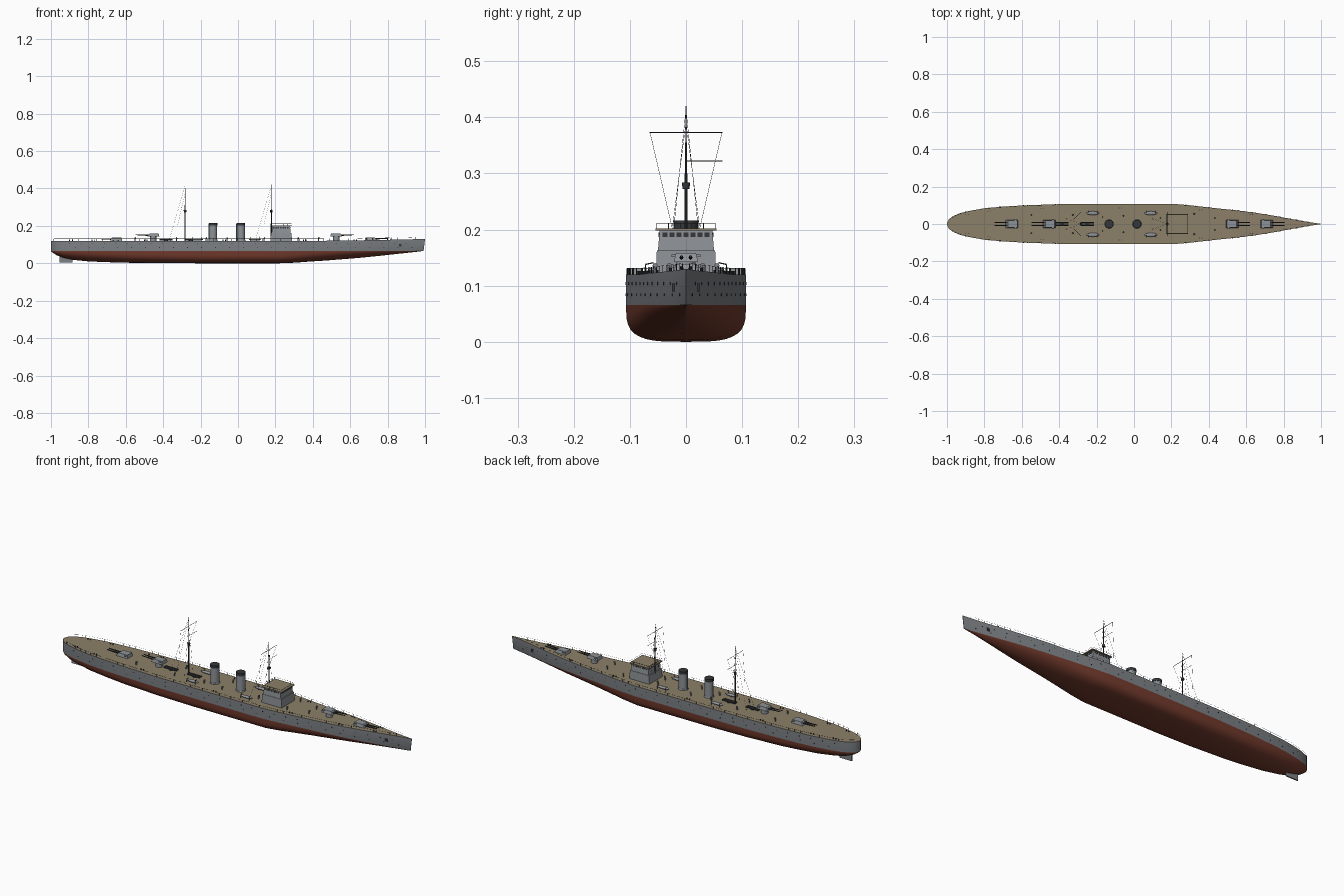
import bpy, bmesh, math
from mathutils import Vector, Matrix

if "Cube" in bpy.data.objects:
    bpy.data.objects.remove(bpy.data.objects["Cube"])

def material(name, r, g, b):
    m = bpy.data.materials.new(name)
    m.diffuse_color = (r, g, b, 1)
    m.use_nodes = True
    m.node_tree.nodes["Principled BSDF"].inputs["Base Color"].default_value = m.diffuse_color
    return m

GREY = material("hull grey", 0.205, 0.22, 0.235)
LIGHT = material("superstructure grey", 0.27, 0.29, 0.31)
RED = material("antifouling red", 0.17, 0.043, 0.026)
TAN = material("deck tan", 0.26, 0.215, 0.14)
DARK = material("dark metal", 0.035, 0.038, 0.042)

class Part:
    """Collects primitives into one named object."""
    def __init__(self, name, mats):
        self.name, self.mats, self.bm = name, mats, bmesh.new()

    def tube(self, a, b, r0, r1=None, n=6):
        a, b = Vector(a), Vector(b)
        d = b - a
        m = Matrix.Translation((a + b) / 2) @ d.to_track_quat('Z', 'Y').to_matrix().to_4x4()
        bmesh.ops.create_cone(self.bm, cap_ends=True, segments=n, radius1=r0,
                              radius2=r0 if r1 is None else r1, depth=d.length, matrix=m)
        return self

    def block(self, x0, x1, w, z0, z1, taper=(0, 0, 0), y=0):
        # taper: inset of the top at the aft end, fore end and the sides
        v = bmesh.ops.create_cube(self.bm, size=1)['verts']
        for p in v:
            top, fore, s = p.co.z > 0, p.co.x > 0, (1 if p.co.y > 0 else -1)
            x = x1 - (taper[1] if top else 0) if fore else x0 + (taper[0] if top else 0)
            p.co = (x, y + s * (w - (taper[2] if top else 0)), z1 if top else z0)
        return self

    def ball(self, c, sx, sy, sz):
        bmesh.ops.create_uvsphere(self.bm, u_segments=14, v_segments=8, radius=1,
                                  matrix=Matrix.Translation(c) @ Matrix.Diagonal((sx, sy, sz, 1)))
        return self

    def done(self, rule=None, smooth=True):
        bm = self.bm
        bmesh.ops.recalc_face_normals(bm, faces=bm.faces)
        for f in bm.faces:
            if rule:
                f.material_index = rule(f)
        me = bpy.data.meshes.new(self.name)
        bm.to_mesh(me)
        bm.free()
        ob = bpy.data.objects.new(self.name, me)
        bpy.context.collection.objects.link(ob)
        for m in self.mats:
            me.materials.append(m)
        if smooth:
            bpy.context.view_layer.objects.active = ob
            bpy.ops.object.select_all(action='DESELECT')
            ob.select_set(True)
            bpy.ops.object.shade_smooth_by_angle(angle=math.radians(35))
        return ob

# Hull stations: x, half width, keel height, fullness of the bilge
STATIONS = [(-1, .004, .064, 2), (-.99, .024, .056, 2), (-.97, .041, .043, 2),
            (-.93, .058, .028, 2), (-.88, .070, .018, 2), (-.8, .084, .010, 2.2),
            (-.7, .093, .006, 2.5), (-.6, .099, .003, 2.8), (-.4, .106, .001, 3.2),
            (-.2, .107, 0, 3.5), (.22, .107, 0, 3.5), (.3, .100, .003, 3),
            (.38, .091, .009, 2.6), (.46, .082, .014, 2.2), (.55, .073, .021, 1.9),
            (.65, .060, .029, 1.7), (.75, .044, .039, 1.5), (.85, .025, .050, 1.4),
            (.93, .011, .058, 1.3), (1, .001, .066, 1.2)]
WL = .066

def half_width(x):
    for a, b in zip(STATIONS, STATIONS[1:]):
        if x <= b[0]:
            return a[1] + (b[1] - a[1]) * (x - a[0]) / (b[0] - a[0])
    return 0

def deck_z(x):
    return .12 + .01 * max(0, (x - .4) / .6) ** 1.5

# Hull: lofted sections, red below the waterline, planked deck on top
hull = Part("hull", [GREY, RED, TAN])
rows, N = [], 9
for x, w, k, p in STATIONS:
    half = [(w, deck_z(x)), (w, WL)]
    for i in range(1, N + 1):
        t = i / N * math.pi / 2
        half.append((w * max(0, math.cos(t)) ** (2 / p) if i < N else 0,
                     WL - (WL - k) * math.sin(t) ** (2 / p)))
    ring = [(y, z) for y, z in half] + [(-y, z) for y, z in half[-2::-1]]
    rake = max(0, (x - .85) / .15)
    rows.append([hull.bm.verts.new((x + rake * .12 * (z - .13), y, z)) for y, z in ring])
for a, b in zip(rows, rows[1:]):
    for i in range(len(a)):
        j = (i + 1) % len(a)
        hull.bm.faces.new((a[i], a[j], b[j], b[i]))
hull.bm.faces.new(rows[0])
hull.bm.faces.new(rows[-1])
hull.done(lambda f: 2 if min(v.co.z for v in f.verts) > .11 else
          (1 if f.calc_center_median().z < WL + .0005 else 0))

# Rudder
Part("rudder", [GREY]).block(-.955, -.885, .003, .003, .045).done()

# Portholes and anchors along both sides
holes = Part("portholes", [DARK])
for s in (1, -1):
    for z, step, x0 in ((.104, .062, -.9), (.084, .075, -.87)):
        x = x0
        while x < .93:
            w = half_width(x)
            holes.tube((x, s * (w - .003), z), (x, s * (w + .0012), z), .0024, n=8)
            x += step
    w = half_width(.87)
    holes.block(.86, .875, .0025, .09, .104, y=s * (w + .001))
holes.done()

# Gun turrets: centre, direction, base height
for name, x, d, z in (("bow_turret", .71, 1, .123), ("raised_fore_turret", .526, 1, .142),
                      ("raised_aft_turret", -.453, -1, .142), ("stern_turret", -.653, -1, .121)):
    t = Part(name, [LIGHT])
    taper = (.004, .012, .004) if d > 0 else (.012, .004, .004)
    t.block(x - .033, x + .033, .022, z, z + .016, taper)
    t.tube((x, 0, .115), (x, 0, z + .001), .017, n=20)
    t.block(x - d * .02 - .005, x - d * .02 + .005, .026, z + .009, z + .014)
    t.done()
    g = Part(name + "_barrels", [DARK])
    for s in (1, -1):
        g.tube((x + d * .022, s * .008, z + .008), (x + d * .06, s * .008, z + .009), .0036, .003, 8)
        g.tube((x + d * .06, s * .008, z + .009), (x + d * .094, s * .008, z + .0105), .0026, .002, 8)
    g.done()

# Deck tube mounts between the aft turret and the funnels
for i, x in enumerate((-.385, -.25)):
    m = Part("tube_mount_%d" % (i + 1), [DARK])
    m.tube((x, 0, .118), (x, 0, .124), .011, n=14)
    for y in (-.008, 0, .008):
        m.tube((x - .036, y, .1265), (x + .036, y, .1265), .0034, n=8)
    m.done()

# Funnels with dark caps
for i, x in enumerate((-.133, .016)):
    Part("funnel_%d" % (i + 1), [LIGHT]).tube((x, 0, .115), (x, 0, .203), .0215, n=28) \
        .tube((x, 0, .118), (x, 0, .126), .0245, .0225, 28).done()
    Part("funnel_cap_%d" % (i + 1), [DARK]).tube((x, 0, .202), (x, 0, .216), .0225, n=28).done()
    pipe = Part("steam_pipe_%d" % (i + 1), [GREY])
    pipe.tube((x - .024, 0, .118), (x - .024, 0, .212), .002).done()

# Bridge: two tapered storeys, tan roof, windows, roof rail
Part("bridge_lower", [LIGHT]).block(.173, .289, .054, .115, .163, (.003, .003, .002)).done()
Part("bridge_upper", [LIGHT]).block(.18, .281, .05, .163, .198, (.003, .003, .003)).done()
Part("bridge_roof", [TAN]).block(.173, .288, .054, .198, .202).done()
win = Part("bridge_windows", [DARK])
for i in range(7):
    y = (i - 3) * .0125
    win.block(.2775, .2805, .0045, .187, .195, y=y)
    for s in (1, -1):
        win.block(.187 + i * .0125, .195 + i * .0125, .001, .187, .195, y=s * .0478)
win.done()
rail = Part("bridge_rail", [DARK])
corners = [(.175, -.052), (.286, -.052), (.286, .052), (.175, .052)]
for a, b in zip(corners, corners[1:] + corners[:1]):
    rail.tube((*a, .211), (*b, .211), .0005, n=4)
    for k in range(5):
        p = Vector(a).lerp(Vector(b), k / 5)
        rail.tube((*p, .201), (*p, .211), .0005, n=4)
rail.done(smooth=False)

# Masts with lookout, yards and rigging
for name, x in (("aft_mast", -.283), ("fore_mast", .178)):
    m = Part(name, [DARK])
    m.tube((x, 0, .115), (x, 0, .30), .0035, .0025, 10).tube((x, 0, .30), (x, 0, .42), .0018, .0008, 8)
    m.tube((x, 0, .272), (x, 0, .284), .006, .0075, 12)
    m.tube((x, -.065, .373), (x, .065, .373), .001, n=5)
    m.tube((x, .0, .322), (x, .065, .322), .0008, n=5)
    m.done()
    r = Part(name + "_rigging", [DARK])
    for s in (1, -1):
        r.tube((x, 0, .415), (x - .085, s * .03, .123), .0004, n=3)
        r.tube((x, s * .064, .373), (x - .04, s * .025, .205), .0004, n=3)
        r.tube((x, 0, .39), (x, s * .035, .12), .0004, n=3)
    r.done(smooth=False)

# Ship's boats with davits
for i, (x, s) in enumerate((x, s) for x in (.09, -.22) for s in (1, -1)):
    Part("boat_%d" % (i + 1), [LIGHT]).ball((x, s * .058, .127), .034, .0105, .006).done()
    d = Part("davits_%d" % (i + 1), [DARK])
    for e in (-.024, .024):
        d.tube((x + e, s * .072, .118), (x + e, s * .072, .138), .0011)
        d.tube((x + e, s * .072, .138), (x + e, s * .058, .141), .0011)
    d.done()

# Ventilators and bollards scattered on deck
vents = Part("ventilators", [GREY])
for x, y in ((.43, .03), (.32, .055), (-.06, .045), (-.33, .05), (-.55, .05), (.14, .03), (-.17, .035)):
    for s in (1, -1):
        vents.tube((x, s * y, .117), (x, s * y, .134), .0028, n=8)
        vents.tube((x - .002, s * y, .135), (x + .005, s * y, .136), .003, .0045, 8)
vents.done()
bol = Part("bollards", [DARK])
for x in (-.9, -.78, -.5, -.08, .35, .62, .8):
    for s in (1, -1):
        for e in (0, .014):
            bol.tube((x + e, s * half_width(x) * .8, .117), (x + e, s * half_width(x) * .8, deck_z(x) + .006), .0025, n=8)
bol.done()

# Deck-edge railing
rails = Part("deck_railing", [DARK])
for s in (1, -1):
    prev = None
    for i in range(60):
        x = -.985 + i * .0328
        p = Vector((x, s * max(.001, half_width(x) - .002), deck_z(x) - .001))
        q = p + Vector((0, 0, .012))
        rails.tube(p, q, .0006, n=4)
        if prev:
            rails.tube(prev, q, .0003, n=3)
        prev = q
rails.done(smooth=False)
